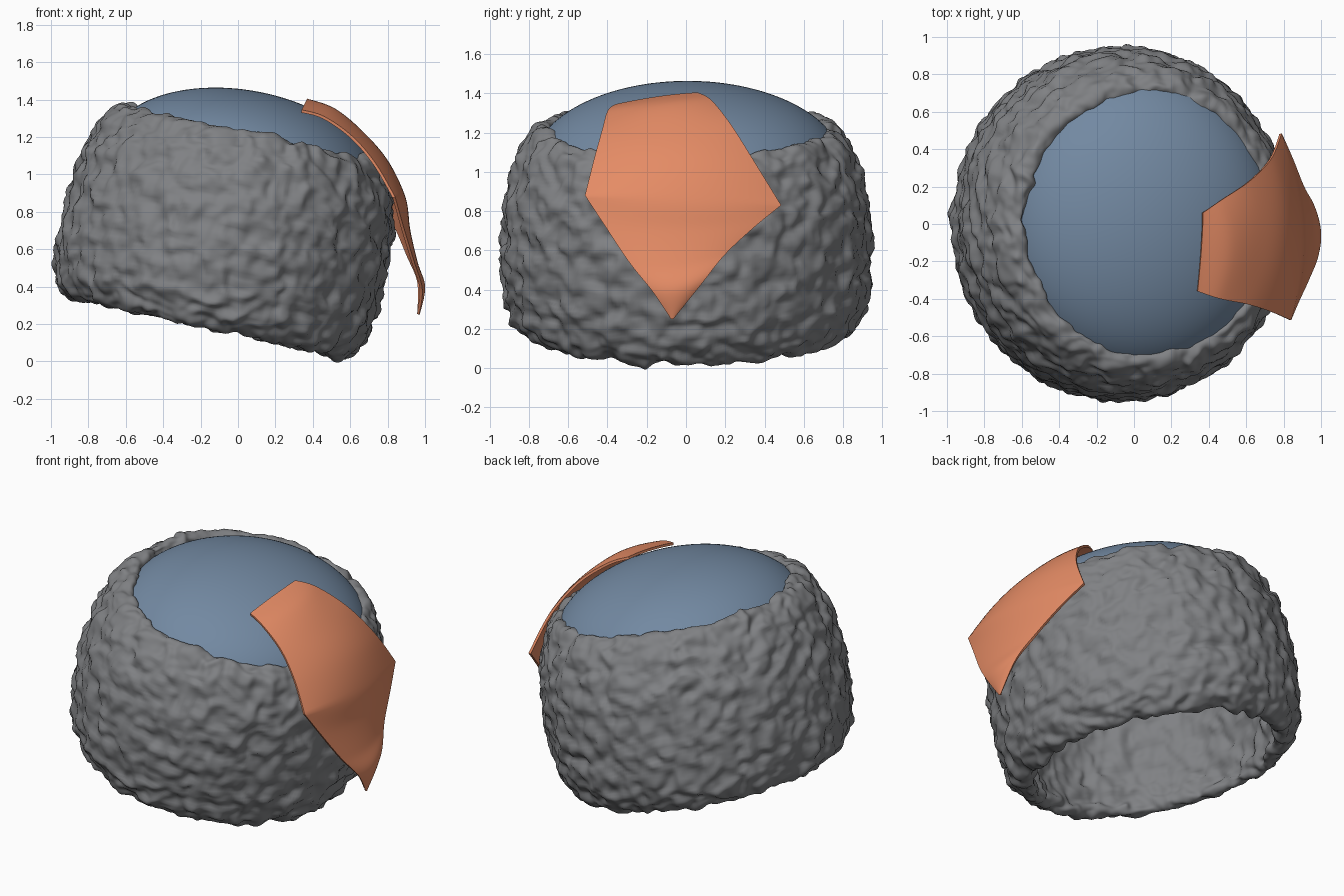
import bpy, bmesh, math
from mathutils import Vector, noise

if "Cube" in bpy.data.objects:
    bpy.data.objects.remove(bpy.data.objects["Cube"])

SQUASH = 0.935            # hat is a little narrower along x


def catmull(pts, t, closed=False):
    n = len(pts)
    i = int(math.floor(t))
    if not closed:
        i = min(i, n - 2)
    f = t - i
    get = (lambda k: pts[k % n]) if closed else (lambda k: pts[max(0, min(n - 1, k))])
    a, b, c, d = (Vector(get(i + k)) for k in (-1, 0, 1, 2))
    return 0.5 * (2 * b + (c - a) * f + (2 * a - 5 * b + 4 * c - d) * f * f
                  + (3 * b - a - 3 * c + d) * f ** 3)


def finish(bm, name, color):
    me = bpy.data.meshes.new(name)
    bm.to_mesh(me)
    bm.free()
    me.shade_smooth()
    ob = bpy.data.objects.new(name, me)
    bpy.context.collection.objects.link(ob)
    mat = bpy.data.materials.new(name + "_colour")
    mat.diffuse_color = color
    mat.use_nodes = True
    mat.node_tree.nodes["Principled BSDF"].inputs["Base Color"].default_value = mat.diffuse_color
    me.materials.append(mat)
    return ob


def grid_faces(bm, rows, wrap_u, wrap_v):
    nu, nv = len(rows), len(rows[0])
    for i in range(nu if wrap_u else nu - 1):
        for j in range(nv if wrap_v else nv - 1):
            k, l = (i + 1) % nu, (j + 1) % nv
            bm.faces.new((rows[i][j], rows[k][j], rows[k][l], rows[i][l]))


def place_tilted(ob, loc, degrees):
    ob.location = loc
    ob.rotation_euler = (0, math.radians(degrees), 0)


# fur band: closed cross-section spun round, then roughened along its normals
section = [(0.79, 0.14), (0.86, 0.18), (0.91, 0.28), (0.935, 0.45), (0.937, 0.65),
           (0.922, 0.85), (0.88, 1.01), (0.82, 1.14), (0.755, 1.205), (0.70, 1.195),
           (0.685, 1.10), (0.72, 0.95), (0.76, 0.75), (0.775, 0.5), (0.765, 0.28), (0.745, 0.17)]
bm = bmesh.new()
NU, NV = 360, 144
rows = []
for i in range(NU):
    a = math.tau * i / NU
    row = []
    for j in range(NV):
        r, w = catmull(section, j * len(section) / NV, True)
        row.append(bm.verts.new((r * SQUASH * math.cos(a), r * math.sin(a), w)))
    rows.append(row)
grid_faces(bm, rows, True, True)
bmesh.ops.recalc_face_normals(bm, faces=bm.faces)
bm.normal_update()
moves = []
for v in bm.verts:
    p = v.co + 0.03 * noise.noise_vector(v.co * 6)
    q = Vector((p.x, p.y, p.z * 1.25))
    h = 0.026 * noise.noise(q * 9) + 0.018 * noise.noise(q * 17 + Vector((5, 2, 9)))
    moves.append(v.normal * h + 0.010 * noise.noise_vector(q * 11))
for v, m in zip(bm.verts, moves):
    v.co += m
place_tilted(finish(bm, "fur_band", (0.215, 0.22, 0.23, 1)), (-0.198, 0, 0.043), 12.3)

# smooth dome crown set into the band
bm = bmesh.new()
rows = []
for i in range(96):
    a = math.tau * i / 96
    row = []
    for j in range(33):
        t = 0.001 + (math.pi / 2 - 0.001) * j / 32
        r = 0.80 * math.sin(t)
        row.append(bm.verts.new((r * 0.925 * math.cos(a), r * math.sin(a), 0.43 * math.cos(t))))
    rows.append(row)
grid_faces(bm, rows, True, False)
bmesh.ops.remove_doubles(bm, verts=bm.verts, dist=0.002)
bmesh.ops.recalc_face_normals(bm, faces=bm.faces)
place_tilted(finish(bm, "crown", (0.17, 0.25, 0.36, 1)), (0.025, 0.008, 1.02), 10.5)

# hanging cloth flap: left edge, middle and right edge of each row, top to tip
flap = [((.34, -.36, 1.345), (.36, -.14, 1.385), (.37, .06, 1.405)),
        ((.46, -.40, 1.31), (.52, -.12, 1.345), (.47, .13, 1.365)),
        ((.61, -.43, 1.205), (.685, -.10, 1.21), (.62, .23, 1.24)),
        ((.735, -.47, 1.06), (.81, -.06, 1.06), (.735, .35, 1.05)),
        ((.84, -.515, .88), (.895, -.03, .87), (.79, .485, .83)),
        ((.885, -.41, .72), (.92, -.03, .70), (.85, .35, .72)),
        ((.94, -.29, .54), (.96, -.05, .53), (.91, .20, .58)),
        ((.985, -.17, .39), (1.0, -.045, .40), (.97, .08, .43)),
        ((.97, -.08, .255), (.972, -.07, .25), (.97, -.06, .255))]
bm = bmesh.new()
rows = []
for i in range(65):
    t = (len(flap) - 1) * i / 64

    def edge(k):          # edges keep a sharp corner at the widest row
        pts = [f[k] for f in flap]
        return catmull(pts[:5], t) if t <= 4 else catmull(pts[4:], t - 4)

    L, R = edge(0), edge(2)
    M = catmull([f[1] for f in flap], t)
    row = []
    for j in range(33):
        s = j / 32
        row.append(bm.verts.new(L * (1 - s) * (1 - 2 * s) + M * 4 * s * (1 - s)
                                + R * s * (2 * s - 1)))
    rows.append(row)
grid_faces(bm, rows, False, False)
bm.normal_update()
if sum(f.normal.x for f in bm.faces) < 0:
    bmesh.ops.reverse_faces(bm, faces=bm.faces)
ob = finish(bm, "cloth_flap", (0.78, 0.26, 0.13, 1))
mod = ob.modifiers.new("thickness", 'SOLIDIFY')
mod.thickness = 0.015
mod.offset = -1
bpy.context.view_layer.objects.active = ob
ob.select_set(True)
bpy.ops.object.modifier_apply(modifier="thickness")
bpy.ops.object.shade_smooth_by_angle(angle=math.radians(40))
